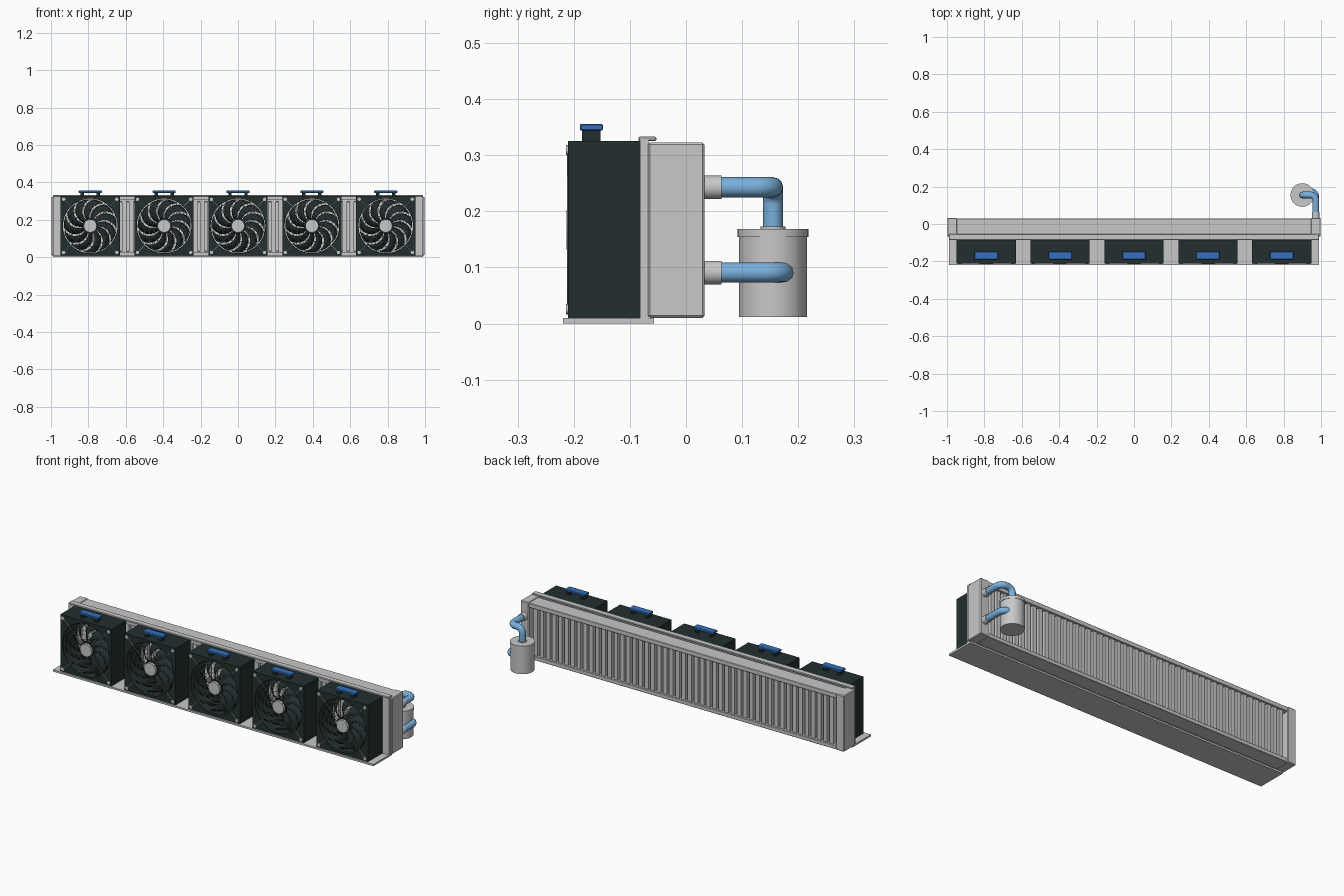
import bpy, bmesh, math
from mathutils import Vector, Matrix

if "Cube" in bpy.data.objects:
    bpy.data.objects.remove(bpy.data.objects["Cube"])


def material(name, rgb):
    m = bpy.data.materials.new(name)
    m.use_nodes = True
    m.diffuse_color = (*rgb, 1)
    m.node_tree.nodes["Principled BSDF"].inputs["Base Color"].default_value = (*rgb, 1)
    return m


GREY = material("light grey metal", (0.58, 0.58, 0.58))
DARK = material("dark casing", (0.016, 0.028, 0.028))
BLUE = material("handle blue", (0.035, 0.16, 0.5))
HOSE = material("hose blue", (0.2, 0.44, 0.72))


def finish(name, bm, mat, smooth=False):
    bmesh.ops.recalc_face_normals(bm, faces=bm.faces)
    mesh = bpy.data.meshes.new(name)
    bm.to_mesh(mesh)
    bm.free()
    mesh.materials.append(mat)
    ob = bpy.data.objects.new(name, mesh)
    bpy.context.scene.collection.objects.link(ob)
    if smooth:
        bpy.ops.object.select_all(action="DESELECT")
        ob.select_set(True)
        bpy.context.view_layer.objects.active = ob
        bpy.ops.object.shade_smooth_by_angle(angle=math.radians(40))
    return ob


def add_box(bm, x, y, z):
    """Box from (low, high) ranges."""
    centre = Vector([(r[0] + r[1]) / 2 for r in (x, y, z)])
    size = [r[1] - r[0] for r in (x, y, z)]
    bmesh.ops.create_cube(bm, size=1, matrix=Matrix.Translation(centre) @ Matrix.Diagonal((*size, 1)))


def box(name, x, y, z, mat, bevel=0):
    bm = bmesh.new()
    add_box(bm, x, y, z)
    if bevel:
        bmesh.ops.bevel(bm, geom=bm.edges[:], offset=bevel, segments=1, affect="EDGES")
    return finish(name, bm, mat)


def add_rod(bm, a, b, r, n=24):
    """Cylinder between two points."""
    a, b = Vector(a), Vector(b)
    turn = (b - a).to_track_quat("Z", "Y").to_matrix().to_4x4()
    bmesh.ops.create_cone(bm, cap_ends=True, segments=n, radius1=r, radius2=r,
                          depth=(b - a).length, matrix=Matrix.Translation((a + b) / 2) @ turn)


def rod(name, a, b, r, mat, n=32):
    bm = bmesh.new()
    add_rod(bm, a, b, r, n)
    return finish(name, bm, mat, True)


def hose(name, points, r, bend):
    """Round hose along a path with filleted corners."""
    pts = [Vector(p) for p in points]
    path = [pts[0]]
    for a, b, c in zip(pts, pts[1:], pts[2:]):
        p, q = b + (a - b).normalized() * bend, b + (c - b).normalized() * bend
        centre = p + q - b
        for i in range(9):
            t = i * math.pi / 16
            path.append(centre + (p - centre) * math.cos(t) + (q - centre) * math.sin(t))
    path.append(pts[-1])
    curve = bpy.data.curves.new(name, "CURVE")
    curve.dimensions = "3D"
    curve.bevel_depth, curve.bevel_resolution, curve.use_fill_caps = r, 4, True
    spline = curve.splines.new("POLY")
    spline.points.add(len(path) - 1)
    for sp, p in zip(spline.points, path):
        sp.co = (*p, 1)
    curve.materials.append(HOSE)
    ob = bpy.data.objects.new(name, curve)
    bpy.context.scene.collection.objects.link(ob)
    bpy.ops.object.select_all(action="DESELECT")
    ob.select_set(True)
    bpy.context.view_layer.objects.active = ob
    bpy.ops.object.convert(target="MESH")
    bpy.ops.object.shade_smooth_by_angle(angle=math.radians(40))


# Radiator core: vertical tubes around a thin panel, with rails above and below
bm = bmesh.new()
PITCH = 0.038
for i in range(-24, 25):
    add_box(bm, (i * PITCH - 0.012, i * PITCH + 0.012), (-0.055, 0.022), (0.02, 0.3))
finish("radiator_tubes", bm, GREY)
box("radiator_panel", (-0.95, 0.95), (-0.025, -0.015), (0.02, 0.3), GREY)
box("top_rail", (-0.95, 0.95), (-0.055, 0.03), (0.295, 0.32), GREY, 0.002)
box("bottom_rail", (-0.95, 0.95), (-0.055, 0.03), (0.01, 0.032), GREY, 0.002)

# End tanks and mounting frame
for side, s in (("left", 1), ("right", -1)):
    box(side + "_end_tank", sorted((s * 0.946, s * 0.998)), (-0.068, 0.033), (0.01, 0.323), GREY, 0.004)
    box(side + "_frame_post", sorted((s * 0.945, s * 0.988)), (-0.082, -0.067), (0.005, 0.33), GREY)
box("frame_top_web", (-0.988, 0.988), (-0.082, -0.067), (0.308, 0.328), GREY)
box("frame_top_lip", (-0.988, 0.988), (-0.085, -0.053), (0.325, 0.333), GREY, 0.002)
box("frame_bottom_web", (-0.988, 0.988), (-0.082, -0.067), (0.005, 0.025), GREY)
box("fan_shelf", (-0.988, 0.988), (-0.219, -0.057), (0, 0.01), GREY)

# Fans
HALF, HOLE, MID, FRONT, BACK = 0.158, 0.146, 0.1675, -0.21, -0.082


def fan_case(cx, label):
    n = 64
    bm = bmesh.new()
    loops = []
    for y, inner in ((FRONT, False), (FRONT, True), (BACK, True), (BACK, False)):
        loop = []
        for i in range(n):
            t = 2 * math.pi * i / n
            c, s = math.cos(t), math.sin(t)
            r = HOLE if inner else HALF / max(abs(c), abs(s))
            loop.append(bm.verts.new((cx + r * c, y, MID + r * s)))
        loops.append(loop)
    for a, b in zip(loops, loops[1:] + loops[:1]):
        for i in range(n):
            j = (i + 1) % n
            bm.faces.new((a[i], a[j], b[j], b[i]))
    finish(label + "_case", bm, DARK, True)


def fan_blades(cx, label):
    count, steps = 11, 6
    bm = bmesh.new()
    for k in range(count):
        rows = []
        for i in range(steps + 1):
            f = i / steps
            r = 0.03 + f * 0.112
            base = 2 * math.pi * k / count - 0.65 * f * f
            rows.append([bm.verts.new((cx + r * math.cos(base + w), y, MID + r * math.sin(base + w)))
                         for w, y in ((0, -0.195), (0.21, -0.182), (0.42, -0.165))])
        for a, b in zip(rows, rows[1:]):
            for j in range(2):
                bm.faces.new((a[j], a[j + 1], b[j + 1], b[j]))
    ob = finish(label + "_blades", bm, DARK, True)
    solid = ob.modifiers.new("thickness", "SOLIDIFY")
    solid.thickness = 0.003


def fan_grille(cx, label):
    bm = bmesh.new()
    n, m = 48, 6
    for ring in (0.06, 0.085, 0.11, 0.135):
        loops = []
        for i in range(n):
            t = 2 * math.pi * i / n
            loop = []
            for j in range(m):
                u = 2 * math.pi * j / m
                r = ring + 0.0016 * math.cos(u)
                loop.append(bm.verts.new((cx + r * math.cos(t), -0.211 + 0.0016 * math.sin(u),
                                          MID + r * math.sin(t))))
            loops.append(loop)
        for a, b in zip(loops, loops[1:] + loops[:1]):
            for j in range(m):
                bm.faces.new((a[j], b[j], b[(j + 1) % m], a[(j + 1) % m]))
    # Diagonal stays ending at corner screws
    for sx in (-1, 1):
        for sz in (-1, 1):
            add_rod(bm, (cx + sx * 0.02, -0.21, MID + sz * 0.02),
                    (cx + sx * 0.14, -0.21, MID + sz * 0.14), 0.0017, 6)
            add_rod(bm, (cx + sx * 0.142, -0.205, MID + sz * 0.142),
                    (cx + sx * 0.142, -0.214, MID + sz * 0.142), 0.009, 16)
    finish(label + "_grille", bm, GREY, True)


for k in range(5):
    cx, label = (k - 2) * 0.395, "fan_%d" % (k + 1)
    fan_case(cx, label)
    fan_blades(cx, label)
    fan_grille(cx, label)
    rod(label + "_motor", (cx, -0.2, MID), (cx, -0.09, MID), 0.042, DARK)
    rod(label + "_hub_cap", (cx, -0.213, MID), (cx, -0.2, MID), 0.035, GREY)
    # Carrying handle
    bm = bmesh.new()
    for s in (-1, 1):
        add_box(bm, sorted((cx + s * 0.034, cx + s * 0.052)), (-0.185, -0.152), (0.32, 0.346))
    finish(label + "_handle_posts", bm, DARK)
    box(label + "_handle_grip", (cx - 0.062, cx + 0.062), (-0.189, -0.148), (0.344, 0.356), BLUE, 0.002)

# Coolant reservoir with its hoses
TX, TY, PX = 0.9, 0.155, 0.972
rod("reservoir", (TX, TY, 0.012), (TX, TY, 0.16), 0.0605, GREY, 48)
rod("reservoir_lid", (TX, TY, 0.154), (TX, TY, 0.169), 0.063, GREY, 48)
rod("reservoir_neck", (TX, TY, 0.165), (TX, TY, 0.173), 0.022, GREY)
for label, z in (("upper", 0.243), ("lower", 0.091)):
    rod(label + "_hose_collar", (PX, 0.03, z), (PX, 0.063, z), 0.021, GREY)
hose("upper_hose", [(PX, 0.05, 0.243), (PX, TY, 0.243), (TX, TY, 0.243), (TX, TY, 0.165)], 0.018, 0.03)
hose("lower_hose", [(PX, 0.05, 0.091), (PX, 0.174, 0.091), (TX, 0.174, 0.091)], 0.018, 0.03)
